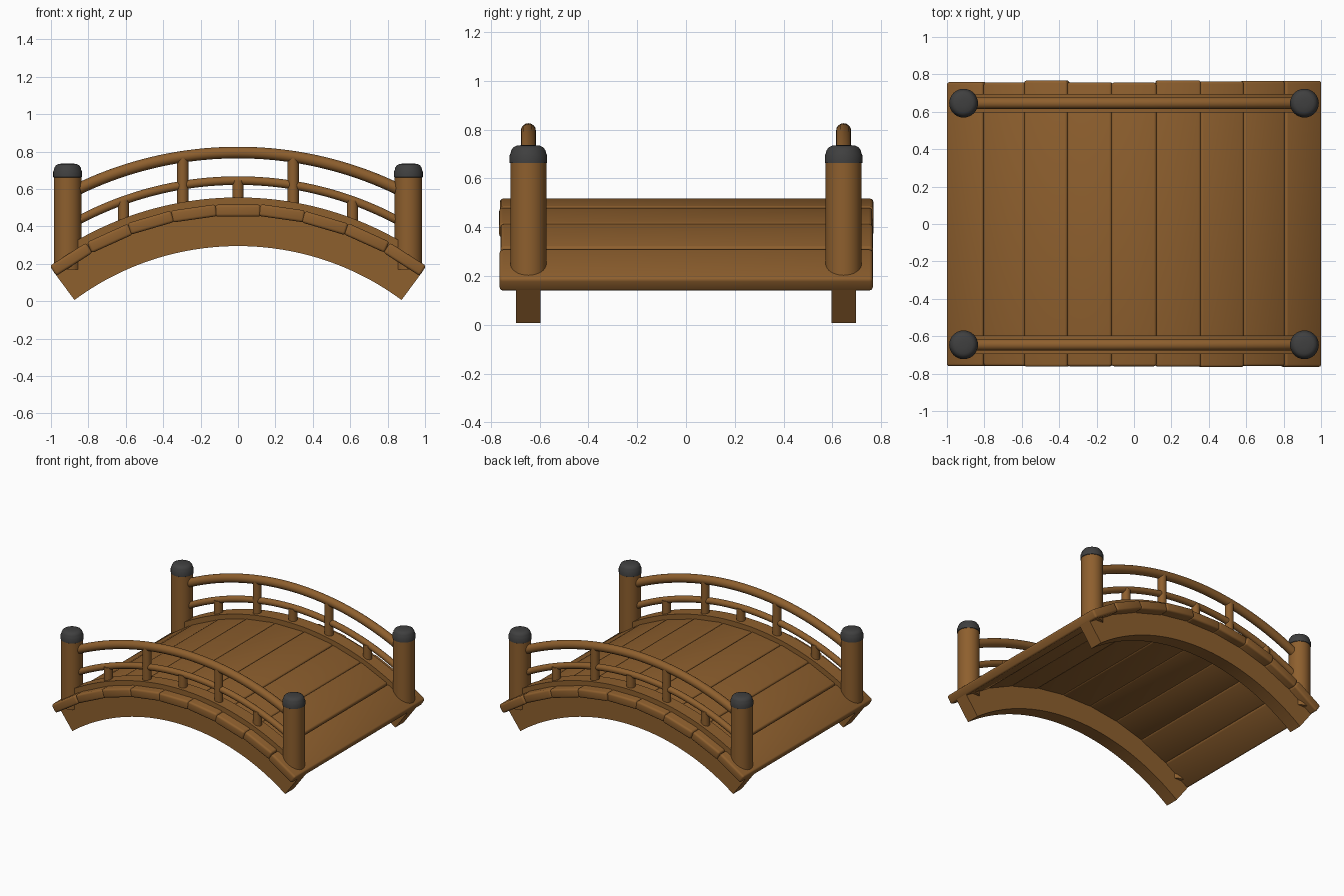
import bpy, bmesh, math, random
from mathutils import Matrix, Vector

if "Cube" in bpy.data.objects:
    bpy.data.objects.remove(bpy.data.objects["Cube"])

random.seed(4)
CZ = -1.175          # common centre height of all arcs
RAIL_Y = 0.646


def material(name, rgb):
    m = bpy.data.materials.new(name)
    m.diffuse_color = (*rgb, 1)
    m.use_nodes = True
    m.node_tree.nodes["Principled BSDF"].inputs["Base Color"].default_value = m.diffuse_color
    return m


WOOD = material("brown wood", (0.27, 0.115, 0.027))
IRON = material("dark iron", (0.05, 0.05, 0.05))


def finish(name, bm, mat, angle=40):
    bmesh.ops.recalc_face_normals(bm, faces=bm.faces)
    me = bpy.data.meshes.new(name)
    bm.to_mesh(me)
    bm.free()
    me.materials.append(mat)
    ob = bpy.data.objects.new(name, me)
    bpy.context.collection.objects.link(ob)
    bpy.ops.object.select_all(action='DESELECT')
    ob.select_set(True)
    bpy.context.view_layer.objects.active = ob
    bpy.ops.object.shade_smooth_by_angle(angle=math.radians(angle))
    return ob


def sweep(name, section, y, half_angle, steps=48):
    """Sweep a closed (radius, y offset) section around the bridge arc."""
    bm = bmesh.new()
    rings = []
    for i in range(steps + 1):
        a = half_angle * (2 * i / steps - 1)
        rings.append([bm.verts.new((r * math.sin(a), y + dy, CZ + r * math.cos(a)))
                      for r, dy in section])
    n = len(section)
    for p, q in zip(rings, rings[1:]):
        for k in range(n):
            bm.faces.new((p[k], p[(k + 1) % n], q[(k + 1) % n], q[k]))
    bm.faces.new(rings[0])
    bm.faces.new(rings[-1])
    return finish(name, bm, WOOD)


def box_section(r0, r1, w):
    return [(r0, -w), (r1, -w), (r1, w), (r0, w)]


def round_section(r, rad, n=16):
    return [(r + rad * math.sin(2 * math.pi * k / n), rad * math.cos(2 * math.pi * k / n))
            for k in range(n)]


def lathe(name, profile, x, y, mat, n=32):
    """Turn a (radius, z) profile around a vertical axis."""
    bm = bmesh.new()
    rings = [[bm.verts.new((x + r * math.cos(2 * math.pi * k / n),
                            y + r * math.sin(2 * math.pi * k / n), z)) for k in range(n)]
             for r, z in profile]
    for p, q in zip(rings, rings[1:]):
        for k in range(n):
            bm.faces.new((p[k], p[(k + 1) % n], q[(k + 1) % n], q[k]))
    bm.faces.new(rings[0])
    bm.faces.new(rings[-1])
    return finish(name, bm, mat)


def arc_z(r, x):
    return CZ + math.sqrt(r * r - x * x)


# deck planks, with slightly uneven ends
STEP = math.radians(8.13)
for i in range(-4, 5):
    a = i * STEP
    length = 0.23 if abs(i) == 4 else 0.241
    bm = bmesh.new()
    bmesh.ops.create_cube(bm, size=1)
    bmesh.ops.scale(bm, vec=(length, 1.52 + random.uniform(-0.006, 0.012), 0.064), verts=bm.verts)
    bmesh.ops.bevel(bm, geom=bm.edges[:], offset=0.014, segments=3, profile=0.5, affect='EDGES')
    r = 1.661 + random.uniform(-0.002, 0.002)
    place = (Matrix.Translation(Vector((r * math.sin(a), random.uniform(-0.004, 0.004),
                                        CZ + r * math.cos(a)))) @ Matrix.Rotation(a, 4, 'Y'))
    bm.transform(place)
    finish(f"deck_plank_{i + 5}", bm, WOOD)

for side, s in (("front", -1), ("back", 1)):
    y = s * RAIL_Y
    # arched beam below, curb above, two handrails
    sweep(f"{side}_arch_beam", box_section(1.47, 1.645, 0.05), y, math.radians(36.5))
    sweep(f"{side}_curb", box_section(1.64, 1.73, 0.05), y, math.radians(30.8))
    sweep(f"{side}_middle_rail", round_section(1.82, 0.023), y, math.radians(28.6))
    sweep(f"{side}_top_rail", round_section(1.97, 0.031), y, math.radians(26.3))
    # short balusters reach the middle rail, tall ones the top rail
    for x, r in ((-0.612, 1.82), (-0.295, 1.97), (0, 1.82), (0.295, 1.97), (0.612, 1.82)):
        lathe(f"{side}_baluster", [(0.03, arc_z(1.70, x)), (0.03, arc_z(r, x))], x, y, WOOD, 16)
    # corner posts with domed caps
    for x in (-0.911, 0.911):
        lathe(f"{side}_post", [(0.074, 0.17), (0.074, 0.67)], x, y, WOOD)
        lathe(f"{side}_post_cap", [(0.07, 0.66), (0.077, 0.664), (0.077, 0.694), (0.073, 0.702),
                                   (0.070, 0.715), (0.062, 0.727), (0.048, 0.734), (0.02, 0.737)],
              x, y, IRON)
